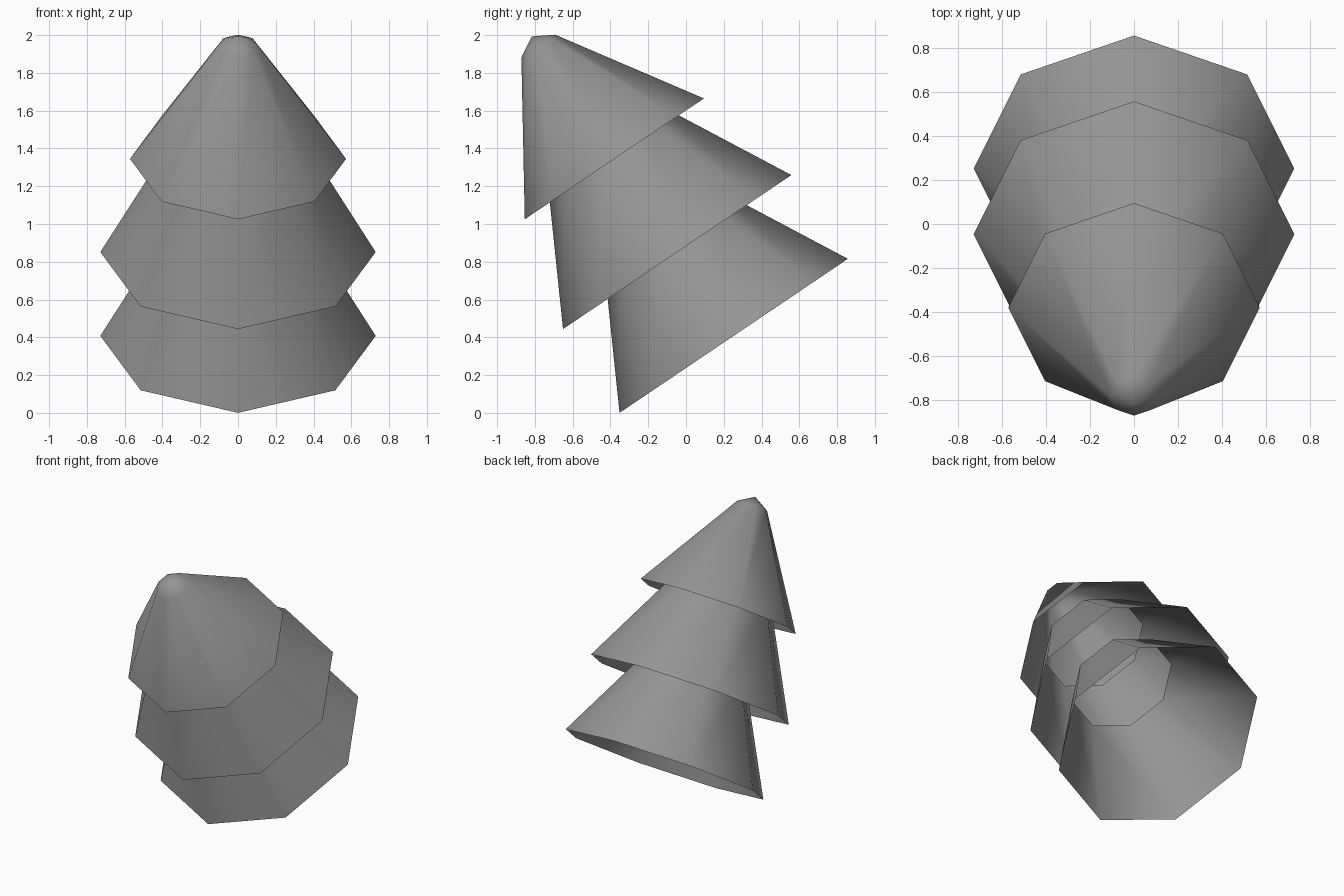
import bpy, bmesh, math
from mathutils import Matrix, Vector

cube = bpy.data.objects.get("Cube")
if cube:
    bpy.data.objects.remove(cube, do_unlink=True)

SIDES = 8
# Common leaning frame: the trunk axis tips towards the front
LEAN = Matrix.Translation((0, 0.2525, 0.408)) @ Matrix.Rotation(math.radians(34), 4, 'X')

mat = bpy.data.materials.new("grey")
mat.use_nodes = True
GREY = (0.3, 0.3, 0.3, 1)
mat.diffuse_color = GREY
mat.node_tree.nodes["Principled BSDF"].inputs["Base Color"].default_value = GREY


def tier(name, base, rings, apex=None):
    """Open eight-sided cone shell from (radius, height) rings, optionally closed by an apex."""
    bm = bmesh.new()
    loops = []
    for radius, height in rings:
        loops.append([bm.verts.new((radius * math.cos(math.tau * i / SIDES),
                                    radius * math.sin(math.tau * i / SIDES), height))
                      for i in range(SIDES)])
    tip = bm.verts.new((0, 0, apex)) if apex is not None else None
    for i in range(SIDES):
        j = (i + 1) % SIDES
        for low, high in zip(loops, loops[1:]):
            bm.faces.new((low[i], low[j], high[j], high[i]))
        if tip:
            bm.faces.new((loops[-1][i], loops[-1][j], tip))
    mesh = bpy.data.meshes.new(name)
    bm.to_mesh(mesh)
    bm.free()
    mesh.materials.append(mat)
    for poly in mesh.polygons:
        poly.use_smooth = True
    obj = bpy.data.objects.new(name, mesh)
    obj.matrix_world = LEAN @ Matrix.Translation(Vector((0, 0, base)))
    bpy.context.collection.objects.link(obj)


# Two equal lower skirts, open at both ends
SKIRT = [(0.729, 0), (0.364, 0.685)]
tier("lower_branches", 0.0, SKIRT)
tier("middle_branches", 0.535, SKIRT)
# Smaller top skirt with a blunt closed tip
tier("top_branches", 1.13, [(0.572, 0), (0.108, 0.72)], apex=0.782)
